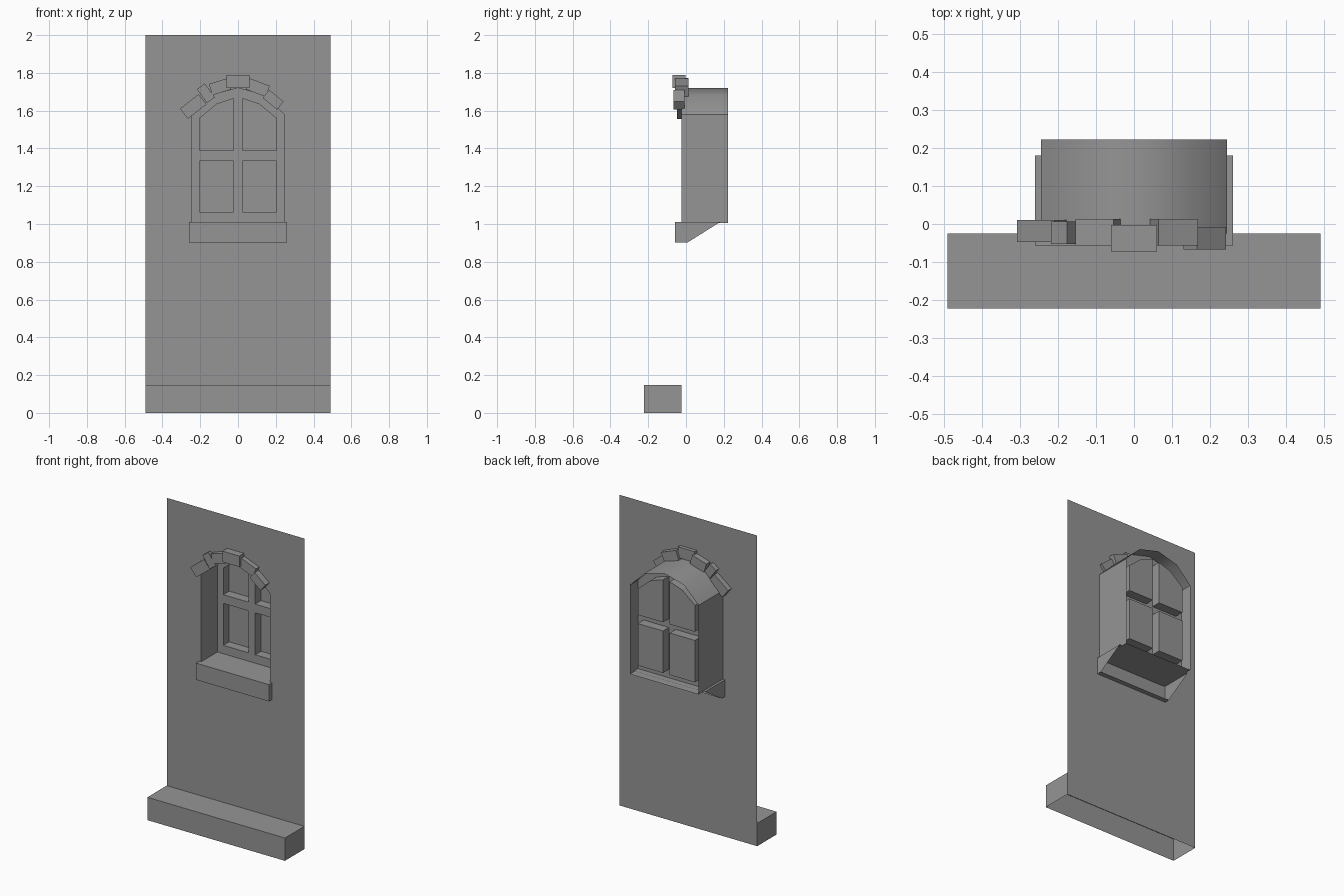
import bpy, bmesh, math
from mathutils import Matrix, Vector

if "Cube" in bpy.data.objects:
    bpy.data.objects.remove(bpy.data.objects["Cube"])

WALL_Y, FRAME_Y, GLASS_Y, BACK_Y = -0.025, 0.14, 0.20, 0.222

# dark stone colour shared by every part
STONE = bpy.data.materials.new("dark_stone")
STONE.diffuse_color = (0.3, 0.3, 0.3, 1)
STONE.use_nodes = True
STONE.node_tree.nodes["Principled BSDF"].inputs["Base Color"].default_value = STONE.diffuse_color


def finish(bm, name, test_normal=None, smooth=False):
    """Orient faces so that the first face points along test_normal, then link."""
    bmesh.ops.remove_doubles(bm, verts=bm.verts, dist=0.0005)
    bmesh.ops.recalc_face_normals(bm, faces=bm.faces)
    bm.faces.ensure_lookup_table()
    if test_normal:
        bm.normal_update()
        if bm.faces[0].normal.dot(Vector(test_normal)) < 0:
            bmesh.ops.reverse_faces(bm, faces=bm.faces)
    me = bpy.data.meshes.new(name)
    bm.to_mesh(me)
    bm.free()
    me.materials.append(STONE)
    ob = bpy.data.objects.new(name, me)
    bpy.context.collection.objects.link(ob)
    if smooth:
        bpy.ops.object.select_all(action='DESELECT')
        ob.select_set(True)
        bpy.context.view_layer.objects.active = ob
        bpy.ops.object.shade_smooth_by_angle(angle=math.radians(35))
    return ob


def ring(bm, pts, y):
    return [bm.verts.new((x, y, z)) for x, z in pts]


def pairs(vs):
    return [(vs[i], vs[(i + 1) % len(vs)]) for i in range(len(vs))]


def strip(bm, a, b):
    for (p, q), (r, s) in zip(pairs(a), pairs(b)):
        bm.faces.new((p, q, s, r))


def sheet(bm, loops, y):
    """Flat sheet: first loop is the outline, the rest are holes."""
    edges = [bm.edges.new(e) for lp in loops for e in pairs(ring(bm, lp, y))]
    bmesh.ops.triangle_fill(bm, use_beauty=True, edges=edges, normal=(0, -1, 0))


def rect(x0, x1, z0, z1):
    return [(x0, z0), (x1, z0), (x1, z1), (x0, z1)]


# arched opening outline, four facets in the arch
R, CZ, FACETS = 0.284, 1.436, 4
A = math.asin(0.245 / R)
opening = [(-0.245, 1.006), (0.245, 1.006)]
for i in range(FACETS + 1):
    a = A - 2 * A * i / FACETS
    opening.append((R * math.sin(a), CZ + R * math.cos(a)))

# wall sheet with the opening
bm = bmesh.new()
sheet(bm, [rect(-0.49, 0.49, 0, 2), opening], WALL_Y)
finish(bm, "wall", (0, -1, 0))

# reveal lining the opening (first face is the floor)
bm = bmesh.new()
strip(bm, ring(bm, opening, WALL_Y), ring(bm, opening, BACK_Y))
finish(bm, "window_reveal", (0, 0, 1), smooth=True)

# window frame with four recessed panes
panes = []
for s in (-1, 1):
    lower = rect(0.024, 0.203, 1.064, 1.334)
    upper = [(0.024, 1.39), (0.203, 1.39), (0.203, 1.56), (0.112, 1.635), (0.024, 1.664)]
    panes += [[(s * x, z) for x, z in p] for p in (lower, upper)]
bm = bmesh.new()
sheet(bm, [opening] + panes, FRAME_Y)
for p in panes:
    back = ring(bm, p, GLASS_Y)
    strip(bm, ring(bm, p, FRAME_Y), back)
    bm.faces.new(back)
finish(bm, "window_frame", (0, -1, 0))

# sill: sloped end profile, open underneath at the back
profile = [(0.18, 1.01), (-0.057, 1.01), (-0.057, 0.902), (0.008, 0.902)]
bm = bmesh.new()
ends = [[bm.verts.new((x, y, z)) for y, z in profile] for x in (-0.26, 0.26)]
for i in range(3):
    bm.faces.new((ends[0][i], ends[0][i + 1], ends[1][i + 1], ends[1][i]))
for e in ends:
    bm.faces.new(e)
finish(bm, "window_sill", (0, 0, 1))


def box(size, loc, angle=0):
    bm = bmesh.new()
    bmesh.ops.create_cube(bm, size=1, matrix=Matrix.Translation(loc)
                          @ Matrix.Rotation(-angle, 4, 'Y')
                          @ Matrix.Diagonal((*size, 1)))
    return bm


# plinth: open at the back and underneath
bm = box((0.98, 0.197, 0.147), (0, -0.1235, 0.0735))
bm.normal_update()
gone = [f for f in bm.faces if f.normal.y > 0.9 or f.normal.z < -0.9]
bmesh.ops.delete(bm, geom=gone, context='FACES')
bm.faces.ensure_lookup_table()
finish(bm, "plinth", tuple(bm.faces[0].normal))

# arch stones: x, z, width, height, y front, y back, tilt in degrees
stones = [
    (0.0, 1.755, 0.12, 0.07, -0.072, -0.002, 0),
    (-0.095, 1.727, 0.105, 0.062, -0.057, 0.013, 17),
    (0.105, 1.722, 0.112, 0.062, -0.057, 0.013, -21),
    (-0.170, 1.692, 0.052, 0.09, -0.052, 0.006, 36),
    (-0.237, 1.622, 0.125, 0.068, -0.047, 0.010, 38),
    (0.186, 1.658, 0.098, 0.055, -0.067, -0.008, -39),
]
for i, (x, z, w, h, y0, y1, t) in enumerate(stones):
    bm = box((w, y1 - y0, h), (x, (y0 + y1) / 2, z), math.radians(t))
    finish(bm, "keystone" if i == 0 else f"arch_stone_{i}")
